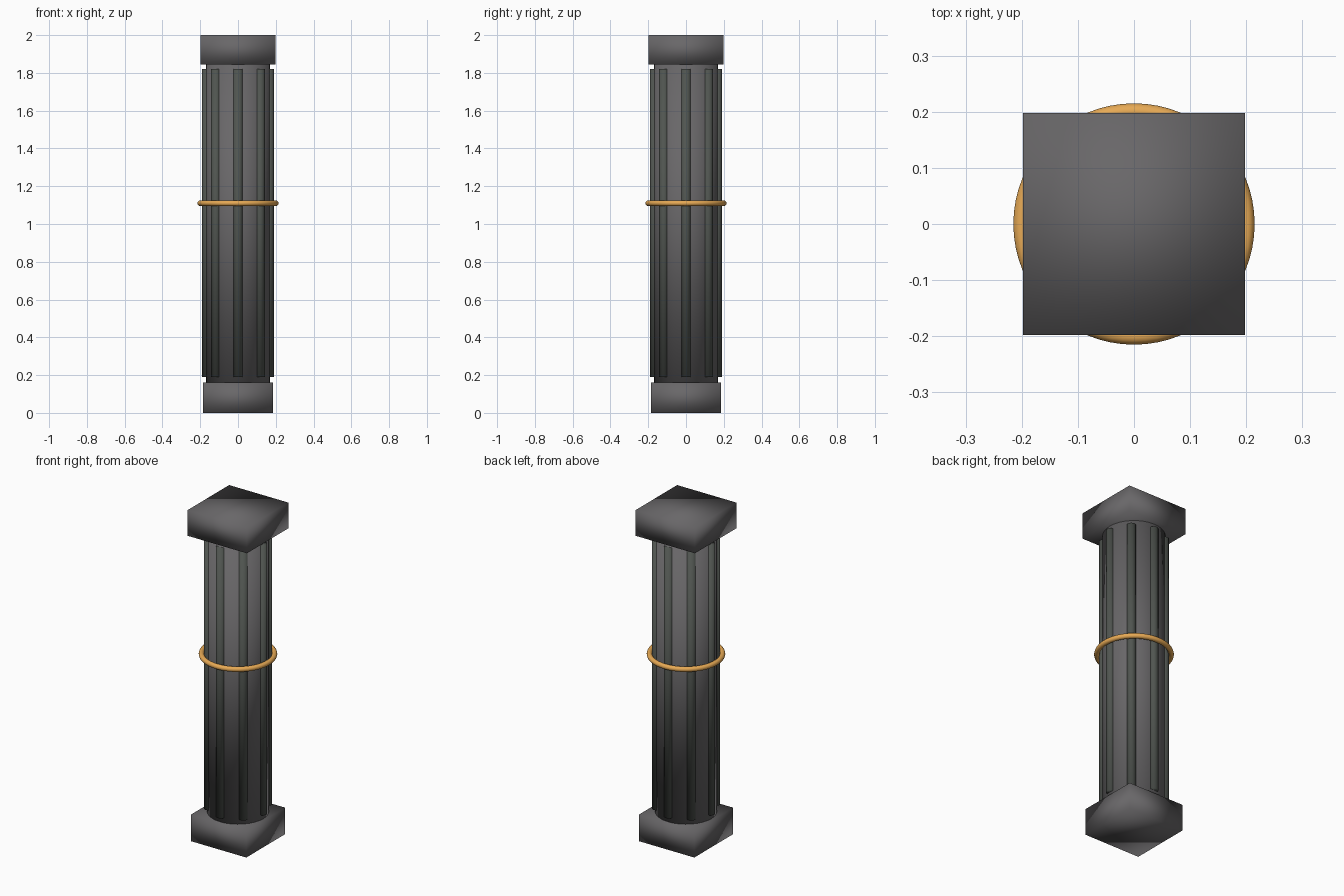
import bpy, math

if "Cube" in bpy.data.objects:
    bpy.data.objects.remove(bpy.data.objects["Cube"])


def material(name, rgb):
    m = bpy.data.materials.new(name)
    m.diffuse_color = (*rgb, 1)
    m.use_nodes = True
    m.node_tree.nodes["Principled BSDF"].inputs["Base Color"].default_value = m.diffuse_color
    return m


stone = material("dark_stone", (0.14, 0.135, 0.14))
rib_stone = material("rib_stone", (0.08, 0.09, 0.08))
gold = material("gold", (0.80, 0.40, 0.09))


def finish(name, mat):
    ob = bpy.context.object
    ob.name = name
    ob.data.materials.append(mat)
    bpy.ops.object.shade_smooth()
    return ob


def block(name, half, z0, z1):
    bpy.ops.mesh.primitive_cube_add(size=1, location=(0, 0, (z0 + z1) / 2))
    bpy.context.object.scale = (2 * half, 2 * half, z1 - z0)
    bpy.ops.object.transform_apply(location=False, rotation=False, scale=True)
    finish(name, stone)


def column(name, r, x, y, z0, z1, sides, mat):
    bpy.ops.mesh.primitive_cylinder_add(vertices=sides, radius=r, depth=z1 - z0,
                                        location=(x, y, (z0 + z1) / 2))
    finish(name, mat)


# square base and capital
block("base", 0.185, 0.0, 0.16)
block("capital", 0.198, 1.845, 2.0)

# round shaft
column("shaft", 0.17, 0, 0, 0.15, 1.855, 32, stone)

# eight vertical ribs around the shaft
for i in range(8):
    a = i * math.pi / 4
    column(f"rib_{i + 1}", 0.025, 0.165 * math.cos(a), 0.165 * math.sin(a),
           0.19, 1.82, 16, rib_stone)

# gold band
bpy.ops.mesh.primitive_torus_add(major_radius=0.2, minor_radius=0.015,
                                 major_segments=64, minor_segments=12,
                                 location=(0, 0, 1.11))
finish("band", gold)
